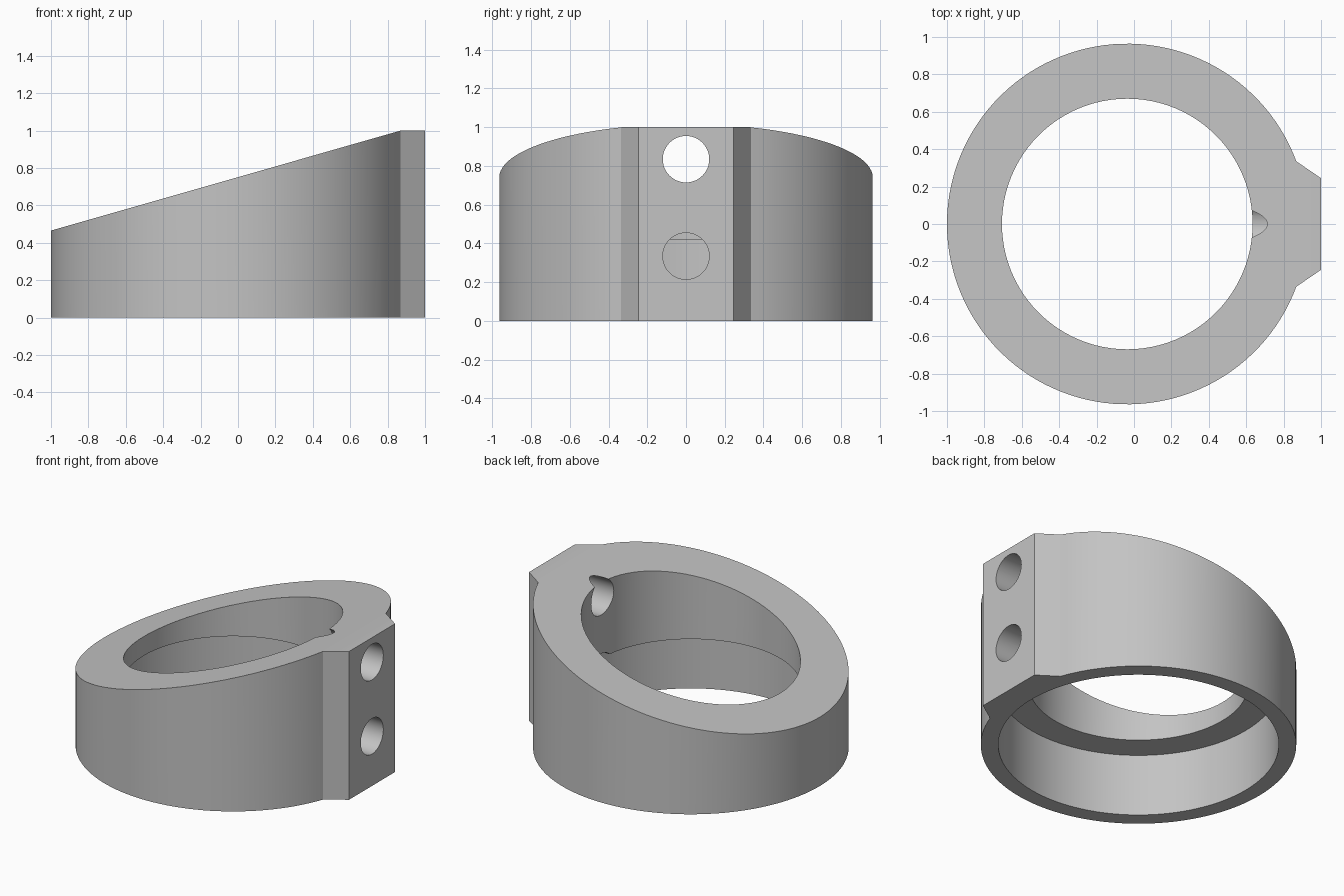
import bpy, bmesh
from math import sin, cos, pi, asin
from mathutils import Vector

default = bpy.data.objects.get("Cube")
if default:
    bpy.data.objects.remove(default)

CX, OUTER, INNER, SEAT = -0.036, 0.964, 0.67, 0.857
SEAT_TOP, HOLE_R = 0.42, 0.12

grey = bpy.data.materials.new("plain grey")
grey.use_nodes = True
colour = (0.55, 0.55, 0.55, 1)
grey.diffuse_color = colour
grey.node_tree.nodes["Principled BSDF"].inputs["Base Color"].default_value = colour


def prism(name, base, sweep):
    """Extrude a closed outline of 3D points along the sweep vector."""
    bm = bmesh.new()
    face = bm.faces.new([bm.verts.new(p) for p in base])
    top = bmesh.ops.extrude_face_region(bm, geom=[face])
    verts = [v for v in top["geom"] if isinstance(v, bmesh.types.BMVert)]
    bmesh.ops.translate(bm, verts=verts, vec=Vector(sweep))
    bmesh.ops.recalc_face_normals(bm, faces=bm.faces)
    mesh = bpy.data.meshes.new(name)
    bm.to_mesh(mesh)
    bm.free()
    mesh.materials.append(grey)
    obj = bpy.data.objects.new(name, mesh)
    bpy.context.collection.objects.link(obj)
    return obj


def arc(radius, start, end, steps):
    return [(radius * cos(start + (end - start) * i / steps),
             radius * sin(start + (end - start) * i / steps)) for i in range(steps + 1)]


def circle(radius, steps):
    return arc(radius, 0, 2 * pi, steps)[:-1]


# Ring outline with the flat-faced boss on its left side
meet = asin(0.335 / OUTER)
outline = [(CX + x, y, 0) for x, y in arc(OUTER, meet, 2 * pi - meet, 112)]
outline += [(1, -0.245, 0), (1, 0.245, 0)]
collar = prism("angled_collar", outline, (0, 0, 1))

# Cutters: sloped top, bore, wider seat below, two screw holes
cutters = [
    prism("slope_cutter", [(-1.2, -1.5, 0.408), (1.22, -1.5, 1.1), (-1.2, -1.5, 1.5)], (0, 3, 0)),
    prism("bore_cutter", [(CX + x, y, -0.1) for x, y in circle(INNER, 96)], (0, 0, 1.5)),
    prism("seat_cutter", [(CX + x, y, -0.1) for x, y in circle(SEAT, 112)], (0, 0, SEAT_TOP + 0.1)),
]
for z in (0.335, 0.835):
    ring = [(0.4, y, z + dz) for y, dz in circle(HOLE_R, 48)]
    cutters.append(prism("screw_hole_cutter", ring, (0.8, 0, 0)))

bpy.ops.object.select_all(action="DESELECT")
bpy.context.view_layer.objects.active = collar
collar.select_set(True)
for cutter in cutters:
    cutter.hide_render = True
    cut = collar.modifiers.new(cutter.name, "BOOLEAN")
    cut.operation = "DIFFERENCE"
    cut.solver = "EXACT"
    cut.object = cutter
    bpy.ops.object.modifier_apply(modifier=cut.name)
    bpy.data.objects.remove(cutter)

bpy.ops.object.shade_smooth_by_angle(angle=pi / 9)
